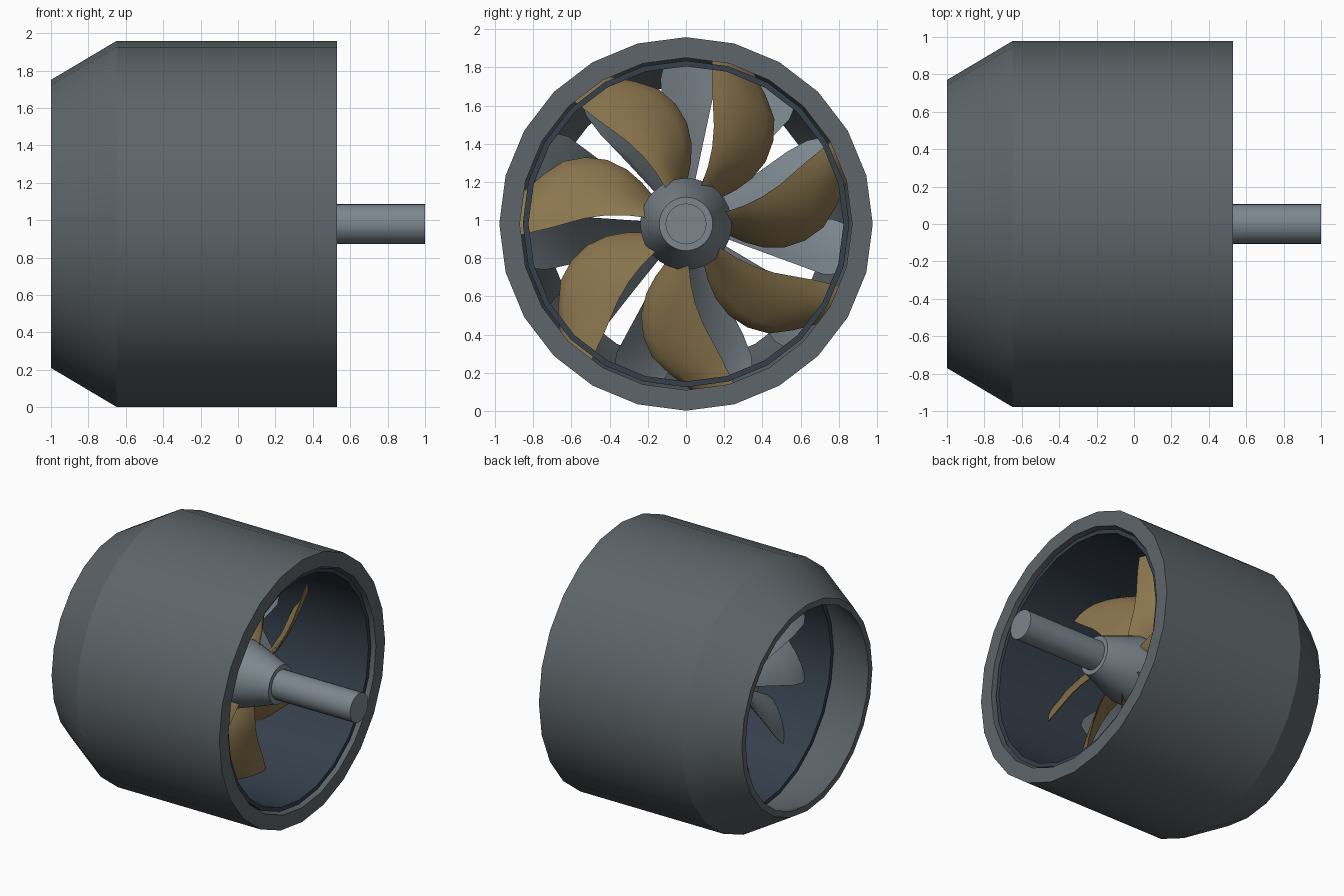
import bpy, bmesh, math

if "Cube" in bpy.data.objects:
    bpy.data.objects.remove(bpy.data.objects["Cube"])

CZ = 0.98  # height of the horizontal axis


def material(name, color):
    m = bpy.data.materials.new(name)
    m.diffuse_color = color
    m.use_nodes = True
    m.node_tree.nodes["Principled BSDF"].inputs["Base Color"].default_value = m.diffuse_color
    return m


DARK = material("dark_liner", (0.035, 0.05, 0.07, 1))
BRONZE = material("bronze", (0.26, 0.18, 0.075, 1))
STEEL = material("steel", (0.20, 0.24, 0.27, 1))
PAINT = material("grey_paint", (0.11, 0.13, 0.14, 1))


def finish(name, bm, mat, angle=25):
    bmesh.ops.remove_doubles(bm, verts=bm.verts, dist=1e-5)
    bmesh.ops.recalc_face_normals(bm, faces=bm.faces)
    me = bpy.data.meshes.new(name)
    bm.to_mesh(me)
    bm.free()
    me.materials.append(mat)
    ob = bpy.data.objects.new(name, me)
    bpy.context.collection.objects.link(ob)
    bpy.ops.object.select_all(action='DESELECT')
    ob.select_set(True)
    bpy.context.view_layer.objects.active = ob
    bpy.ops.object.shade_smooth_by_angle(angle=math.radians(angle))
    return ob


def point(x, r, deg):
    a = math.radians(deg)
    return (x, r * math.cos(a), CZ + r * math.sin(a))


def lathe(name, profile, mat, n=24, closed=True):
    """Revolve (x, radius) points about the axis; open profiles start and end on it."""
    bm = bmesh.new()
    rings = [[bm.verts.new(point(x, r, 90 + 360 * i / n)) for i in range(n)] for x, r in profile]
    pairs = list(zip(rings, rings[1:]))
    if closed:
        pairs.append((rings[-1], rings[0]))
    for a, b in pairs:
        for i in range(n):
            j = (i + 1) % n
            bm.faces.new((a[i], a[j], b[j], b[i]))
    if not closed:
        bm.faces.new(rings[0])
        bm.faces.new(rings[-1])
    return finish(name, bm, mat)


def blades(name, count, sections, mat, thick, offset=0, camber=0.0, steps=6):
    """Ring of blades; each section is (radius, angle_a, x_a, angle_b, x_b)."""
    bm = bmesh.new()
    for k in range(count):
        turn = offset + 360 * k / count
        grids = []
        for side in (1, -1):
            grid = []
            for r, a0, x0, a1, x1 in sections:
                row = []
                for s in range(steps + 1):
                    t = s / steps
                    bow = 4 * t * (1 - t)
                    x = x0 + (x1 - x0) * t + camber * bow
                    x += side * thick * (0.25 + 0.75 * bow)
                    row.append(bm.verts.new(point(x, r, turn + a0 + (a1 - a0) * t)))
                grid.append(row)
            grids.append(grid)
        top, bot = grids
        for g in grids:
            for lo, hi in zip(g, g[1:]):
                for s in range(steps):
                    bm.faces.new((lo[s], lo[s + 1], hi[s + 1], hi[s]))
        # close the rim of the blade
        for i in range(len(sections) - 1):
            for s in (0, steps):
                bm.faces.new((top[i][s], top[i + 1][s], bot[i + 1][s], bot[i][s]))
        for i in (0, -1):
            for s in range(steps):
                bm.faces.new((top[i][s], top[i][s + 1], bot[i][s + 1], bot[i][s]))
    return finish(name, bm, mat, 40)


# Outer duct with tapered outlet
lathe("duct_shell", [(-1, 0.77), (-0.65, 0.978), (0.53, 0.978), (0.53, 0.87),
                     (-0.62, 0.87), (-1, 0.725)], PAINT)

# Dark inner sleeve
lathe("duct_liner", [(-0.62, 0.855), (0.50, 0.855), (0.50, 0.825), (-0.62, 0.825)], DARK)

# Hub with tapered nose, and drive shaft
lathe("hub", [(-0.46, 0.16), (-0.38, 0.24), (0.06, 0.24), (0.35, 0.14)], STEEL, 32, False)
lathe("drive_shaft", [(-0.3, 0.107), (1.0, 0.107)], STEEL, 24, False)

# Rotor: swept bronze blades
blades("rotor_blades", 7, [
    (0.20, 68, 0.12, 38, -0.12),
    (0.32, 69, 0.12, 34, -0.13),
    (0.42, 71, 0.11, 34.5, -0.14),
    (0.53, 74, 0.10, 38, -0.15),
    (0.63, 77, 0.09, 43.5, -0.15),
    (0.72, 79, 0.08, 50, -0.14),
    (0.79, 80, 0.07, 58, -0.12),
    (0.87, 81, 0.06, 66, -0.08)], BRONZE, 0.012, camber=0.03)

# Stator: fixed guide vanes pitched the other way
blades("stator_vanes", 11, [
    (0.20, -12, -0.20, 12, -0.42),
    (0.45, -12, -0.19, 11, -0.44),
    (0.65, -12, -0.19, 11, -0.45),
    (0.77, -12, -0.20, 10, -0.45),
    (0.84, -10, -0.23, 8, -0.42)], STEEL, 0.012, offset=90, camber=-0.02)
